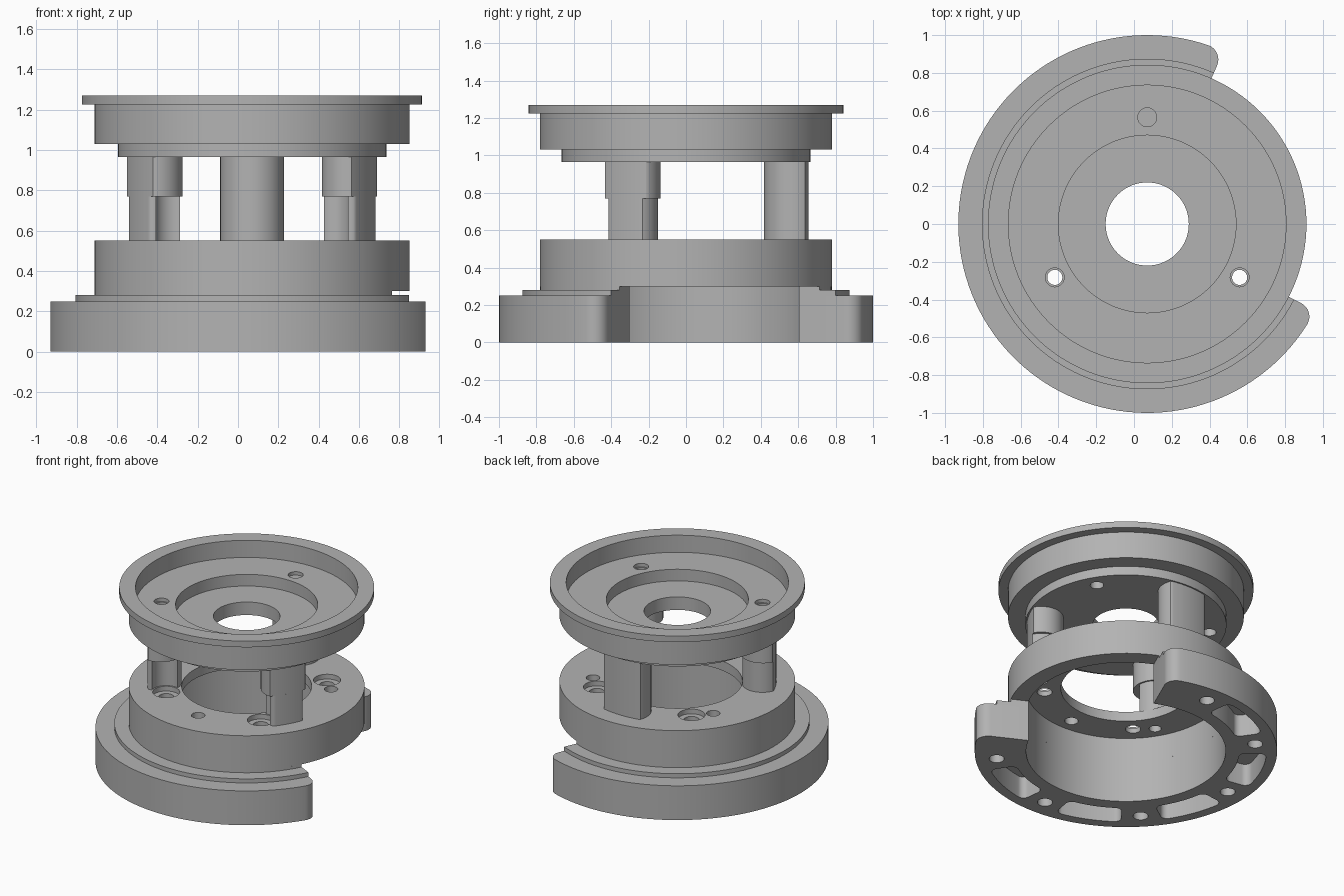
import bpy, bmesh
from math import sin, cos, asin, radians, pi, hypot
from mathutils import Vector

if "Cube" in bpy.data.objects:
    bpy.data.objects.remove(bpy.data.objects["Cube"], do_unlink=True)

AXIS_X = 0.07      # shared axis of all the round parts
TOP, FLOOR = 0.965, 0.55   # ends of the pillars

metal = bpy.data.materials.new("grey metal")
metal.use_nodes = True
metal.diffuse_color = (0.45, 0.45, 0.45, 1)
metal.node_tree.nodes["Principled BSDF"].inputs["Base Color"].default_value = (0.45, 0.45, 0.45, 1)


def add_object(name, bm):
    bmesh.ops.recalc_face_normals(bm, faces=bm.faces[:])
    mesh = bpy.data.meshes.new(name)
    bm.to_mesh(mesh)
    bm.free()
    mesh.materials.append(metal)
    obj = bpy.data.objects.new(name, mesh)
    obj.location.x = AXIS_X
    bpy.context.collection.objects.link(obj)
    return obj


def polar(r, a):
    return Vector((r * cos(a), r * sin(a)))


def sweep(center, r, a, b, n):
    return [center + polar(r, a + (b - a) * i / n) for i in range(n + 1)]


def prism(name, outline, z0, z1):
    pts = [p for i, p in enumerate(outline) if (p - outline[i - 1]).length > 1e-4]
    bm = bmesh.new()
    low = [bm.verts.new((p.x, p.y, z0)) for p in pts]
    high = [bm.verts.new((p.x, p.y, z1)) for p in pts]
    bm.faces.new(low)
    bm.faces.new(high)
    for i in range(len(pts)):
        bm.faces.new((low[i - 1], low[i], high[i], high[i - 1]))
    return add_object(name, bm)


def lathe(name, profile, steps=128):
    bm = bmesh.new()
    rings = [[bm.verts.new((*polar(r, 2 * pi * i / steps), z)) for r, z in profile]
             for i in range(steps)]
    for i in range(steps):
        for j in range(len(profile)):
            bm.faces.new((rings[i - 1][j - 1], rings[i][j - 1], rings[i][j], rings[i - 1][j]))
    return add_object(name, bm)


def sector(r0, r1, start, end, f_out, f_in, n):
    """Outline of a ring sector with rounded outer and inner corners."""
    a0, a1, q, o = radians(start), radians(end), pi / 2, Vector((0, 0))
    a, b = asin(f_out / (r1 - f_out)), asin(f_in / (r0 + f_in))
    pts = sweep(polar(r1 - f_out, a0 + a), f_out, a0 - q, a0 + a, 8)
    pts += sweep(o, r1, a0 + a, a1 - a, n)
    pts += sweep(polar(r1 - f_out, a1 - a), f_out, a1 - a, a1 + q, 8)
    pts += sweep(polar(r0 + f_in, a1 - b), f_in, a1 + q, a1 - b + pi, 8)
    pts += sweep(o, r0, a1 - b, a0 + b, n)
    pts += sweep(polar(r0 + f_in, a0 + b), f_in, a0 + b + pi, a0 + 3 * q, 8)
    return pts


def hole(r, deg, radius, z0, z1):
    circle = sweep(polar(r, radians(deg)), radius, 0, 2 * pi, 32)[:-1]
    return prism("hole_cutter", circle, z0, z1)


def cut(obj, cutters):
    for c in cutters:
        m = obj.modifiers.new("cut", "BOOLEAN")
        m.operation, m.solver, m.object = "DIFFERENCE", "EXACT", c
    bpy.context.view_layer.update()
    baked = bpy.data.meshes.new_from_object(obj.evaluated_get(bpy.context.evaluated_depsgraph_get()))
    obj.modifiers.clear()
    obj.data = baked
    for c in cutters:
        bpy.data.objects.remove(c, do_unlink=True)


PILLARS = (90, 210, 330)
BLIND = (30, 150, 270)
SCREWS = (45, 135, 225, 315)
parts = []

# Flanged dish on top
dish = lathe("top_dish", [(.22, TOP), (.665, TOP), (.665, 1.03), (.78, 1.03), (.78, 1.225),
                          (.843, 1.225), (.843, 1.27), (.735, 1.27), (.735, 1.145),
                          (.47, 1.145), (.47, 1.06), (.22, 1.06)])
cut(dish, [hole(.565, a, .04, .9, 1.2) for a in PILLARS]
    + [hole(.565, a, .05, 1.12, 1.2) for a in PILLARS]
    + [hole(.56, a, .045, .9, 1.05) for a in BLIND])
parts.append(dish)

# Base drum with screw holes
drum = lathe("base_drum", [(.43, .48), (.66, .48), (.66, .3), (.78, .3), (.78, FLOOR), (.43, FLOOR)])
cut(drum, [hole(.565, a, .04, .4, .6) for a in PILLARS]
    + [hole(.56, a, .045, .4, .6) for a in BLIND]
    + [hole(.54, a, .05, .4, .6) for a in SCREWS]
    + [hole(.54, a, .09, .515, .6) for a in SCREWS])
parts.append(drum)

# Open ring under the drum, in three steps
GAP_END, GAP_START = 66.2, 360 - 27.2
ring = prism("open_ring", sector(.66, 1, GAP_END, GAP_START, .08, 0, 96), 0, .25)
cut(ring, [hole(.86, 88.5 + 45 * k, .05, -.1, .2) for k in range(6)]
    + [prism("pocket_cutter", sector(.75, .93, 97 + 45 * k, 125 + 45 * k, .045, .045, 12), -.1, .16)
       for k in range(5)])
parts.append(ring)
parts.append(prism("ring_step", sector(.66, .875, GAP_END, GAP_START, 0, 0, 96), .25, .28))
parts.append(prism("ring_neck", sector(.66, .78, GAP_END, GAP_START, 0, 0, 96), .28, .3))


# Pillars: round inside, trimmed to the rim outside
def pillar(name, deg, r, radius, z0, z1, screw=None):
    pts = sweep(polar(r, radians(deg)), radius, 0, 2 * pi, 64)[:-1]
    pts = [p * min(1, .655 / hypot(p.x, p.y)) for p in pts]
    obj = prism(name, pts, z0, z1)
    cutters = [hole(.565, deg, .04, .4, 1.1)]
    if screw:
        cutters.append(hole(.54, screw, .1, .4, 1.1))
    cut(obj, cutters)
    parts.append(obj)


pillar("back_pillar", 90, .575, .158, FLOOR, TOP)
for side, deg, screw in (("right", 210, 225), ("left", 330, 315)):
    pillar(side + "_pillar_head", deg, .57, .148, .77, TOP)
    pillar(side + "_pillar_foot", deg, .565, .132, FLOOR, .77, screw)

# Smooth round walls, crisp edges
bpy.ops.object.select_all(action="DESELECT")
for obj in parts:
    obj.select_set(True)
bpy.context.view_layer.objects.active = parts[0]
bpy.ops.object.shade_smooth_by_angle(angle=radians(30))
